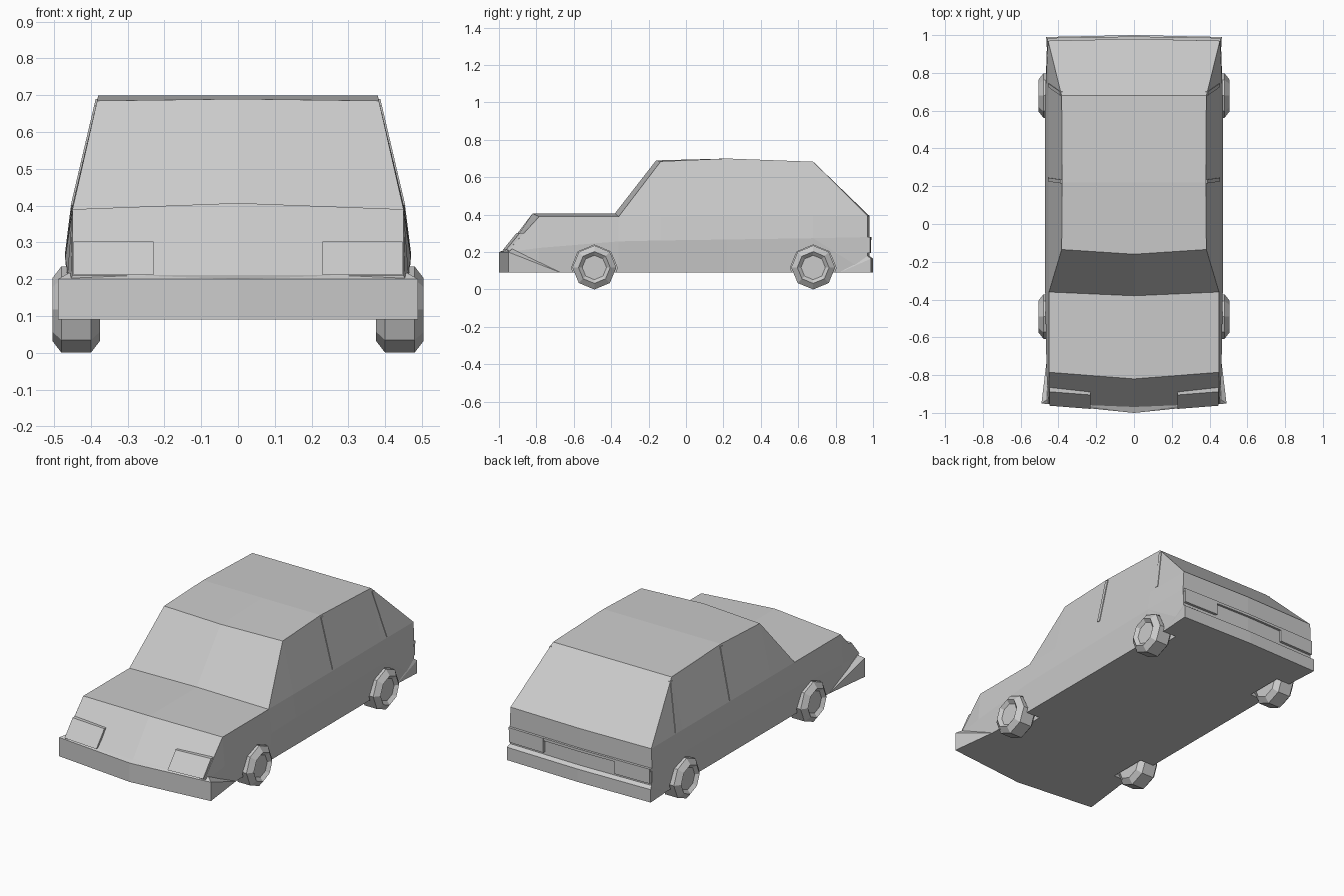
import bpy, bmesh, math
from mathutils import Vector

if "Cube" in bpy.data.objects:
    bpy.data.objects.remove(bpy.data.objects["Cube"])


def finish(name, bm):
    bmesh.ops.remove_doubles(bm, verts=bm.verts, dist=0.0005)
    bmesh.ops.recalc_face_normals(bm, faces=bm.faces)
    me = bpy.data.meshes.new(name)
    bm.to_mesh(me)
    bm.free()
    ob = bpy.data.objects.new(name, me)
    bpy.context.collection.objects.link(ob)
    return ob


def hull(name, pts, mirror=False):
    """Convex solid around the points, optionally including their mirror."""
    bm = bmesh.new()
    if mirror:
        pts = pts + [(-x, y, z) for x, y, z in pts if x]
    for p in pts:
        bm.verts.new(p)
    res = bmesh.ops.convex_hull(bm, input=bm.verts)
    bmesh.ops.delete(bm, geom=list({v for v in res["geom_interior"]
                                    if isinstance(v, bmesh.types.BMVert)}), context='VERTS')
    bmesh.ops.dissolve_limit(bm, angle_limit=0.01, verts=bm.verts, edges=bm.edges)
    return finish(name, bm)


def lathe(name, profile, s, y, z, sides=8):
    """Octagonal solid about the x axis; profile holds (x, radius)."""
    bm = bmesh.new()
    rings = []
    for x, r in profile:
        rings.append([bm.verts.new((s * x, y + r * math.sin(k * math.tau / sides),
                                    z + r * math.cos(k * math.tau / sides)))
                      for k in range(sides)])
    for a, b in zip(rings, rings[1:]):
        for k in range(sides):
            n = (k + 1) % sides
            bm.faces.new((a[k], a[n], b[n], b[k]))
    bm.faces.new(rings[0])
    bm.faces.new(rings[-1])
    return finish(name, bm)


# Body stations: side y, centre y, crease (x, z), shoulder (x, z), roof edge (x, z), centre z
stations = [
    (-0.95, -0.97, (.455, .20), (.45, .21), (.45, .21), .21),
    (-0.785, -0.82, (.463, .222), (.45, .39), (.45, .39), .407),
    (-0.36, -0.38, (.47, .257), (.45, .39), (.45, .39), .407),
    (-0.135, -0.16, (.47, .262), (.452, .391), (.383, .685), .69),
    (0.22, 0.22, (.47, .267), (.453, .392), (.38, .70), .70),
    (0.68, 0.68, (.47, .274), (.453, .393), (.383, .683), .683),
    (0.97, 0.98, (.46, .28), (.455, .394), (.455, .394), .394),
]
bm = bmesh.new()
for s in (1, -1):
    rows = []
    for ys, yc, c, sh, rf, zt in stations:
        co = [(0, yc, .09), (s * .455, ys, .09)]
        co += [(s * x, ys, z) for x, z in (c, sh, rf)] + [(0, yc, zt)]
        rows.append([bm.verts.new(p) for p in co])
    for a, b in zip(rows, rows[1:]):
        for k in range(5):
            bm.faces.new((a[k], a[k + 1], b[k + 1], b[k]))
    bm.faces.new(rows[0])
    bm.faces.new(rows[-1])
body = finish("car_body", bm)

# Wheels, with matching arches cut out of the body
for s in (1, -1):
    for end, y in (("front", -.49), ("rear", .68)):
        side = "left" if s > 0 else "right"
        arch = lathe("arch_cutter", [(.365, .123), (.56, .123)], s, y, .115)
        arch.hide_render = True
        mod = body.modifiers.new("arch", 'BOOLEAN')
        mod.object = arch
        mod.solver = 'EXACT'
        bpy.context.view_layer.objects.active = body
        bpy.ops.object.modifier_apply(modifier=mod.name)
        bpy.data.objects.remove(arch)
        lathe(f"{end}_{side}_wheel",
              [(.375, .085), (.40, .1175), (.48, .1175), (.505, .085), (.487, .065)],
              s, y, .1175)

# Wrap-around bumpers
hull("front_bumper", [(0, -1, .09), (0, -1, .20), (.49, -.95, .09), (.49, -.95, .20),
                      (.46, -.93, .217), (0, -.955, .217), (.456, -.67, .09)], True)
hull("rear_bumper", [(0, 1, .09), (0, 1, .165), (.465, .99, .09), (.465, .99, .165),
                     (.457, .97, .18), (0, .98, .18), (.455, .82, .09)], True)

# Raised lamps and window pillars on each side
for s in (1, -1):
    side = "left" if s > 0 else "right"
    lamp = []
    for x, bow in ((.447, 0), (.23, -.017)):
        lamp += [(s * x, bow - .95, .212), (s * x, bow - .962, .212),
                 (s * x, bow - .86, .303), (s * x, bow - .888, .303)]
    hull(f"{side}_headlamp", lamp)
    tail = []
    for x, y in ((.455, .985), (.23, .99)):
        for z in (.195, .28):
            tail += [(s * x, y - .04, z), (s * x, y, z)]
    hull(f"{side}_tail_lamp", tail)
    for name, y0, y1, xt, zt in (("centre", .235, .225, .384, .69),
                                 ("rear", .735, .69, .388, .665)):
        hull(f"{side}_{name}_pillar",
             [(s * (x + dx), y + dy, z) for x, y, z in ((.452, y0, .40), (xt, y1, zt))
              for dx in (-.01, .003) for dy in (-.01, .01)])
# Rear trim strip under the hatch
hull("rear_trim", [(x, y, z) for z in (.265, .28)
                   for x, y in ((.458, .95), (.458, .984), (0, .96), (0, .993))], True)
